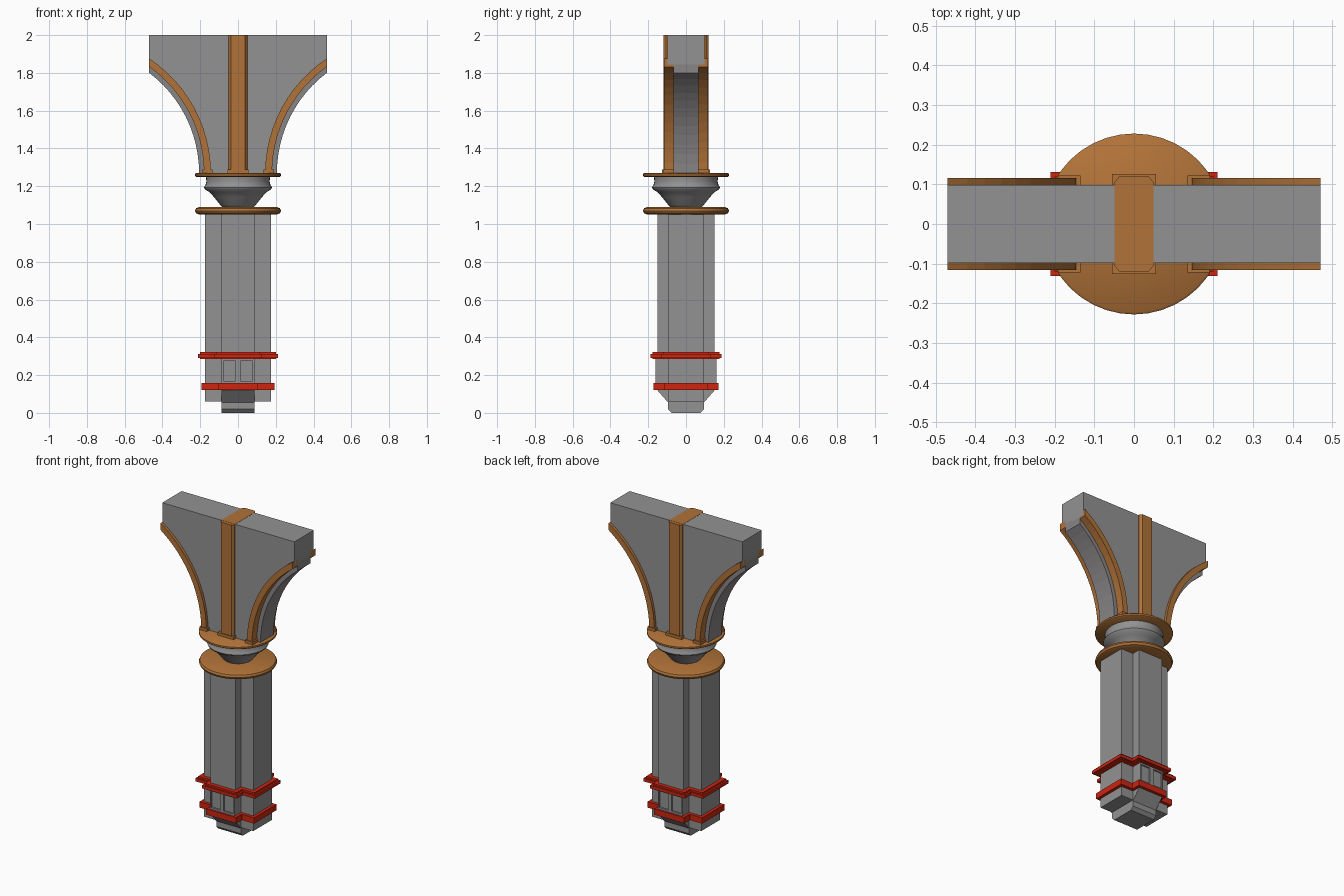
import bpy, bmesh, math

if "Cube" in bpy.data.objects:
    bpy.data.objects.remove(bpy.data.objects["Cube"])


def mat(name, rgb):
    m = bpy.data.materials.new(name)
    m.diffuse_color = (*rgb, 1)
    m.use_nodes = True
    m.node_tree.nodes["Principled BSDF"].inputs["Base Color"].default_value = m.diffuse_color
    return m


GREY = mat("stone grey", (0.29, 0.29, 0.295))
DARK = mat("soffit grey", (0.25, 0.235, 0.24))
OCHRE = mat("ochre trim", (0.44, 0.17, 0.04))
RED = mat("red band", (0.62, 0.018, 0.005))


def finish(bm, name, m, smooth=None):
    bmesh.ops.remove_doubles(bm, verts=bm.verts, dist=1e-5)
    bmesh.ops.recalc_face_normals(bm, faces=bm.faces)
    me = bpy.data.meshes.new(name)
    bm.to_mesh(me)
    bm.free()
    ob = bpy.data.objects.new(name, me)
    bpy.context.collection.objects.link(ob)
    me.materials.append(m)
    if smooth:
        bpy.ops.object.select_all(action='DESELECT')
        ob.select_set(True)
        bpy.context.view_layer.objects.active = ob
        bpy.ops.object.shade_smooth_by_angle(angle=math.radians(smooth))
    return ob


def prism(name, outline, a, b, m, axis='z'):
    """Extrude a 2D outline from a to b along an axis."""
    place = {'z': lambda u, v, w: (u, v, w),
             'y': lambda u, v, w: (u, w, v),
             'x': lambda u, v, w: (w, u, v)}[axis]
    bm = bmesh.new()
    lo = [bm.verts.new(place(u, v, a)) for u, v in outline]
    hi = [bm.verts.new(place(u, v, b)) for u, v in outline]
    bm.faces.new(lo)
    bm.faces.new(hi)
    n = len(outline)
    for i in range(n):
        j = (i + 1) % n
        bm.faces.new((lo[i], lo[j], hi[j], hi[i]))
    return finish(bm, name, m)


def box(name, x0, x1, y0, y1, z0, z1, m):
    return prism(name, [(x0, y0), (x1, y0), (x1, y1), (x0, y1)], z0, z1, m)


def cross(name, off, z0, z1, m):
    """Cross-shaped slab, grown outwards by off."""
    X, Y, x, y = 0.175 + off, 0.152 + off, 0.0875 + off, 0.095 + off
    q = [(X, y), (x, y), (x, Y)]
    right = q + [(-u, v) for u, v in reversed(q)]
    prism(name, right + [(-u, -v) for u, v in right], z0, z1, m)


def lathe(name, profile, m, steps=40):
    bm = bmesh.new()
    vs = [bm.verts.new((r, 0, z)) for r, z in profile]
    es = [bm.edges.new(p) for p in zip(vs, vs[1:])]
    bmesh.ops.spin(bm, geom=vs + es, cent=(0, 0, 0), axis=(0, 0, 1),
                   angle=math.tau, steps=steps)
    return finish(bm, name, m, 40)


# Shaft and tapered foot
cross("shaft", 0, 0.12, 1.06, GREY)
box("shaft_side_base", -0.175, 0.175, -0.095, 0.095, 0.06, 0.12, GREY)
foot = [(0.152, 0.12), (0.095, 0.055), (0.095, 0.02), (0.076, 0)]
prism("foot", foot + [(-y, z) for y, z in reversed(foot)], -0.0875, 0.0875, GREY, 'x')

# Red bands
cross("lower_band", 0.019, 0.12, 0.158, RED)
cross("upper_band", 0.025, 0.285, 0.322, RED)
cross("upper_band_lip", 0.036, 0.291, 0.311, RED)

# Raised panel frames on front and back
for s, side in ((-1, "front"), (1, "back")):
    y0, y1 = sorted((s * 0.15, s * 0.162))
    for x0, x1 in ((-0.0875, -0.078), (-0.012, 0.012), (0.078, 0.0875)):
        box(side + "_panel_stile", x0, x1, y0, y1, 0.155, 0.287, GREY)
    for z0, z1 in ((0.155, 0.17), (0.275, 0.287)):
        box(side + "_panel_rail", -0.0875, 0.0875, y0, y1, z0, z1, GREY)

# Capital: discs and flared neck
lathe("lower_disc", [(0, 1.05), (0.205, 1.05), (0.222, 1.057), (0.228, 1.07),
                     (0.222, 1.083), (0.205, 1.09), (0, 1.092)], OCHRE)
lathe("neck", [(0, 1.08), (0.08, 1.088), (0.093, 1.1), (0.125, 1.14), (0.15, 1.168),
               (0.175, 1.183), (0.18, 1.193), (0.172, 1.207), (0.167, 1.225),
               (0.17, 1.25), (0, 1.255)], GREY)
lathe("upper_disc", [(0, 1.25), (0.222, 1.25), (0.228, 1.255), (0.228, 1.265),
                     (0.222, 1.27), (0, 1.27)], OCHRE)

# Flared arch springer
CX, CZ, END = 0.87, 1.27, 0.47


def arc(radius, n=12):
    stop = math.acos((CX - END) / radius)
    return [(CX - radius * math.cos(stop * i / n), CZ + radius * math.sin(stop * i / n))
            for i in range(n + 1)]


def flip(pts, s):
    return [(s * x, z) for x, z in pts]


half = arc(0.70) + [(END, 2.0)]
prism("springer_body", half + flip(half[::-1], -1), -0.098, 0.098, GREY, 'y')
for s, side in ((-1, "left"), (1, "right")):
    prism(side + "_soffit", flip(arc(0.664) + arc(0.71)[::-1], s), -0.066, 0.066, DARK, 'y')
    for t in (-1, 1):
        y0, y1 = sorted((t * 0.066, t * 0.116))
        prism(side + "_arch_rib", flip(arc(0.690) + arc(0.726)[::-1], s), y0, y1, OCHRE, 'y')
        y0, y1 = sorted((t * 0.066, t * 0.122))
        x0, x1 = sorted((s * 0.135, s * 0.19))
        box(side + "_rib_foot", x0, x1, y0, y1, 1.268, 1.288, OCHRE)

# Central vertical rib with chamfered edges, running over the top
q = [(0.049, 0.105), (0.037, 0.12)]
ring = q + [(-x, y) for x, y in reversed(q)]
prism("central_rib", ring + [(-x, -y) for x, y in ring], 1.268, 2.0, OCHRE)
bpy.data.objects["central_rib"].scale = (1, 1, 1)
box("top_strip", -0.049, 0.049, -0.098, 0.098, 1.99, 2.001, OCHRE)
box("central_rib_foot", -0.056, 0.056, -0.126, 0.126, 1.268, 1.288, OCHRE)
